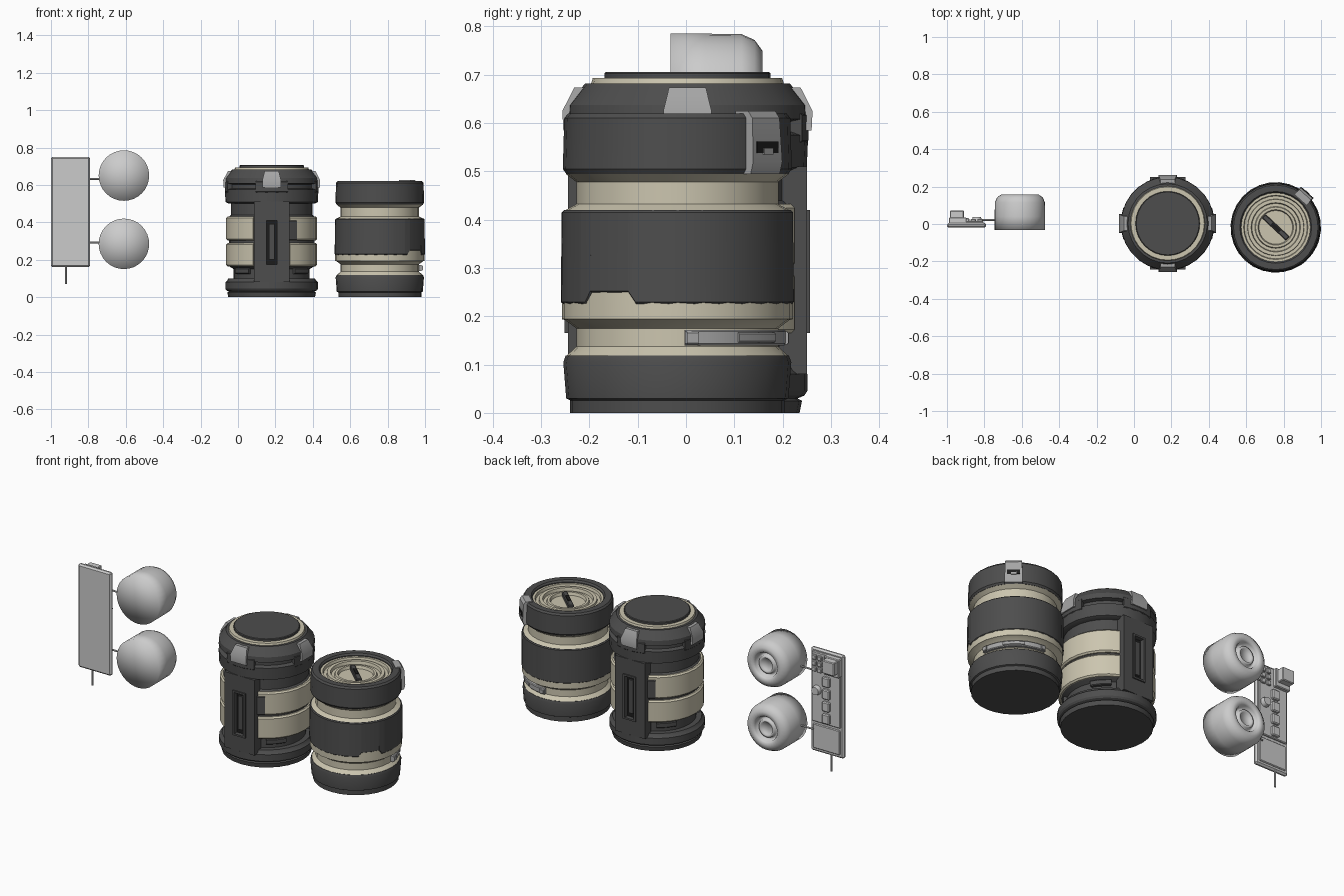
import bpy, bmesh, math
from mathutils import Matrix, Vector
T, R = Matrix.Translation, Matrix.Rotation
I = Matrix.Identity(4)


def mat(name, c):
    m = bpy.data.materials.new(name)
    m.diffuse_color = (*c, 1)
    return m


DARK = mat("dark_shell", (0.075, 0.075, 0.075))
BLACK = mat("black_recess", (0.012, 0.012, 0.012))
CREAM = mat("cream", (0.6, 0.56, 0.43))
GREY = mat("mid_grey", (0.38, 0.38, 0.38))


def finish(name, bm, m=None, M=I, angle=32):
    bmesh.ops.remove_doubles(bm, verts=bm.verts, dist=1e-5)
    bmesh.ops.recalc_face_normals(bm, faces=bm.faces)
    bm.transform(M)
    me = bpy.data.meshes.new(name)
    bm.to_mesh(me)
    bm.free()
    me.shade_smooth()
    me.set_sharp_from_angle(angle=math.radians(angle))
    if m:
        me.materials.append(m)
    ob = bpy.data.objects.new(name, me)
    bpy.context.collection.objects.link(ob)
    return ob


def lathe(name, prof, m=None, M=I, arc=None, n=28, angle=32):
    """Revolve a closed (r, z) profile about z, fully or over an arc in degrees."""
    bm = bmesh.new()
    a0, a1 = map(math.radians, arc or (0, 360))
    count = n if not arc else max(2, round(n * (a1 - a0) / math.tau))
    rings = []
    for i in range(count + (1 if arc else 0)):
        a = a0 + (a1 - a0) * i / count
        rings.append([bm.verts.new((r * math.cos(a), r * math.sin(a), z)) for r, z in prof])
    k = len(prof)
    for i in range(count):
        A, B = rings[i], rings[(i + 1) % len(rings)]
        for j in range(k):
            if prof[j][0] + prof[(j + 1) % k][0] > 0:
                bm.faces.new((A[j], B[j], B[(j + 1) % k], A[(j + 1) % k]))
    if arc:
        bm.faces.new(rings[0])
        bm.faces.new(rings[-1])
    return finish(name, bm, m, M, angle)


def box(name, lo, hi, m=None, M=I, bevel=0):
    bm = bmesh.new()
    lo, hi = Vector(lo), Vector(hi)
    bmesh.ops.create_cube(bm, size=1)
    bm.transform(T((lo + hi) / 2) @ Matrix.Diagonal((*(hi - lo), 1)))
    if bevel:
        bmesh.ops.bevel(bm, geom=bm.edges[:], offset=bevel, segments=1, affect='EDGES')
    return finish(name, bm, m, M)


def prism(name, pts, m, M):
    """Side profile of (x, z, half width) points, extruded symmetrically in y."""
    bm = bmesh.new()
    L = [bm.verts.new((x, -w, z)) for x, z, w in pts]
    Q = [bm.verts.new((x, w, z)) for x, z, w in pts]
    bm.faces.new(L)
    bm.faces.new(Q)
    for j in range(len(pts)):
        k = (j + 1) % len(pts)
        bm.faces.new((L[j], L[k], Q[k], Q[j]))
    return finish(name, bm, m, M)


def band(r0, r1, z0, z1, b=0.008):
    return [(r0, z0), (r1 - b, z0), (r1, z0 + b), (r1, z1 - b), (r1 - b, z1), (r0, z1)]


# ---- Capped canister (centre) ----
C = T((0.18, 0.003, 0))
lathe("capped_base", [(0, 0), (0.232, 0), (0.237, 0.025), (0.228, 0.03), (0.242, 0.036), (0.248, 0.045),
                      (0.248, 0.08), (0.238, 0.088), (0.232, 0.1), (0.2, 0.1), (0, 0.1)], DARK, C)
lathe("capped_core", [(0, 0.09), (0.203, 0.09), (0.203, 0.15), (0.228, 0.165), (0.228, 0.43), (0.218, 0.44),
                      (0.218, 0.51), (0, 0.51)], DARK, C)
lathe("cap", [(0, 0.5), (0.23, 0.5), (0.247, 0.508), (0.25, 0.575), (0.228, 0.582), (0.228, 0.603),
              (0.25, 0.608), (0.248, 0.637), (0.212, 0.682), (0, 0.685)], DARK, C)
lathe("cap_cream_ring", [(0, 0.68), (0.2, 0.68), (0.196, 0.693), (0, 0.693)], CREAM, C)
lathe("cap_lid", [(0, 0.69), (0.172, 0.69), (0.172, 0.703), (0.168, 0.706), (0, 0.706)], DARK, C, n=32)
for k in range(4):
    S = C @ R(k * math.pi / 2, 4, 'Z')
    prism("cap_clip", [(0.22, 0.585, 0.05), (0.257, 0.585, 0.05), (0.259, 0.625, 0.05),
                       (0.234, 0.674, 0.038), (0.2, 0.674, 0.038)], GREY, S)
    lathe("cap_bridge", band(0.22, 0.252, 0.56, 0.62, 0.004), DARK, S, (-20, 20))
for k in range(2):
    S = C @ R(k * math.pi, 4, 'Z')
    # curved cream side panels in two tiers, lower vents
    for z0, z1 in ((0.165, 0.29), (0.302, 0.432)):
        lathe("cream_side_panel", band(0.21, 0.243, z0, z1), CREAM, S, (-66, 66))
    lathe("side_panel_latch", band(0.22, 0.247, 0.305, 0.41, 0.004), DARK, S, (-67, -57))
    for s in (-1, 1):
        lathe("lower_vent", band(0.19, 0.222, 0.125, 0.155, 0.004), DARK, S, (s * 42 - 14, s * 42 + 14))
        box("pillar_stile", (s * 0.065 - 0.03, -0.247, 0.08), (s * 0.065 + 0.03, -0.19, 0.51), DARK, S)
        box("slot_frame_side", (s * 0.034 - 0.006, -0.254, 0.165), (s * 0.034 + 0.006, -0.21, 0.42), DARK, S)
    # front and back pillar with a recessed slot
    for z0, z1 in ((0.08, 0.175), (0.41, 0.51)):
        box("pillar_rail", (-0.036, -0.247, z0), (0.036, -0.19, z1), DARK, S)
    for z in (0.165, 0.41):
        box("slot_frame_end", (-0.04, -0.254, z), (0.04, -0.21, z + 0.01), DARK, S)
    box("slot_floor", (-0.035, -0.23, 0.17), (0.035, -0.2, 0.415), BLACK, S)
    box("slot_rib", (-0.014, -0.24, 0.2), (0.014, -0.21, 0.39), DARK, S)

# ---- Open-topped canister (right) ----
C = T((0.758, -0.018, 0))
lathe("open_base", [(0, 0), (0.222, 0), (0.222, 0.026), (0.23, 0.03), (0.236, 0.105), (0.231, 0.119),
                    (0, 0.119)], DARK, C)
lathe("cream_body", [(0, 0.1), (0.23, 0.118), (0.209, 0.137), (0.209, 0.175), (0.232, 0.192), (0.239, 0.194),
                     (0.239, 0.3), (0.235, 0.418), (0.209, 0.432), (0.209, 0.478), (0.23, 0.494),
                     (0.19, 0.5), (0, 0.5)], CREAM, C)
mid = [(0.22, 0.225), (0.237, 0.225), (0.242, 0.23), (0.24, 0.415), (0.235, 0.42), (0.22, 0.42)]
lathe("waist_sleeve", mid, DARK, C, (-17, 304))
lathe("waist_sleeve_notched", [(r, max(z, 0.252)) if z > 0.226 else (r, 0.248) for r, z in mid],
      DARK, C, (-48, -24))
# sloping ends of the sleeve notch
for a, s in ((-17, -1), (-56, 1)):
    ob = lathe("notch_slope", mid, DARK, C, (min(a, a + 8 * s), max(a, a + 8 * s)))
    ang = math.radians(a + 8 * s)
    tip = Vector((math.cos(ang), math.sin(ang)))
    for v in ob.data.vertices:
        d = Vector((v.co.x - 0.758, v.co.y + 0.018)).normalized()
        if v.co.z < 0.24 and d.dot(tip) > 0.9999:
            v.co.z += 0.023
lathe("top_collar", [(0.185, 0.495), (0.23, 0.495), (0.237, 0.505), (0.234, 0.61), (0.226, 0.62),
                     (0.192, 0.62), (0.185, 0.61)], DARK, C)
lathe("stepped_lid", [(0, 0.49), (0.19, 0.49), (0.19, 0.605), (0.172, 0.605), (0.168, 0.59), (0.152, 0.59),
                      (0.15, 0.602), (0.132, 0.602), (0.128, 0.585), (0.112, 0.585), (0.108, 0.594),
                      (0.095, 0.594), (0.09, 0.578), (0, 0.578)], CREAM, C)
H = C @ R(math.radians(-43), 4, 'Z')
box("lid_handle", (-0.088, -0.014, 0.57), (0.088, 0.014, 0.602), DARK, H, 0.004)
box("lid_handle_grip", (-0.03, -0.008, 0.59), (0.03, 0.008, 0.607), BLACK, H)
# tilted latch on the collar
S = C @ R(math.radians(48), 4, 'Z')
prism("collar_latch", [(0.2, 0.493, 0.045), (0.245, 0.495, 0.045), (0.252, 0.52, 0.045), (0.247, 0.61, 0.042),
                       (0.235, 0.625, 0.042), (0.2, 0.625, 0.042)], GREY, S)
box("latch_slot", (0.22, -0.033, 0.538), (0.2525, 0.033, 0.562), BLACK, S)
box("latch_tab", (0.22, -0.014, 0.535), (0.255, 0.014, 0.548), GREY, S)
# curved carry handle in the lower waist
lathe("waist_handle", band(0.2, 0.226, 0.14, 0.172, 0.004), GREY, S, (-44, 44))
lathe("handle_inset", band(0.2, 0.231, 0.146, 0.166, 0.003), GREY, S, (-14, 14))
for s in (-1, 1):
    lathe("handle_end", band(0.2, 0.231, 0.142, 0.168, 0.003), GREY, S, (s * 40 - 3, s * 40 + 3))

# ---- Control panel (left) ----
box("panel_plate", (-1, -0.02, 0.16), (-0.79, 0.006, 0.75), None, I, 0.009)
box("panel_back", (-0.985, 0, 0.335), (-0.805, 0.016, 0.735), None, I, 0.004)
box("panel_lower_cover", (-0.98, 0, 0.18), (-0.81, 0.012, 0.32), None, I, 0.004)
box("terminal_block", (-0.985, 0, 0.655), (-0.91, 0.072, 0.73), None, I, 0.004)
box("terminal_block_foot", (-0.99, 0, 0.63), (-0.895, 0.035, 0.735), None, I, 0.004)
for k in range(4):
    z = 0.345 + k * 0.07
    box("switch", (-0.925, 0, z), (-0.88, 0.032, z + 0.055), None, I, 0.005)
for i in range(2):
    for j in range(3):
        x, z = -0.873 + i * 0.035, 0.625 + j * 0.034
        box("key", (x, 0, z), (x + 0.027, 0.027, z + 0.026), None, I, 0.003)
AX = R(-math.pi / 2, 4, 'X')
lathe("knob", [(0, 0), (0.027, 0), (0.027, 0.018), (0.022, 0.038), (0, 0.038)], None,
      T((-0.84, 0, 0.52)) @ AX, n=16)
lathe("antenna", [(0, 0.07), (0.005, 0.07), (0.005, 0.17), (0, 0.17)], None, T((-0.92, 0, 0)), n=8)

# ---- Round lamps on thin arms ----
for z, za in ((0.65, 0.632), (0.285, 0.293)):
    lathe("lamp", [(0, -0.032), (0.135, -0.032), (0.135, 0.04), (0.134, 0.115), (0.122, 0.142), (0.1, 0.158),
                   (0.078, 0.158), (0.07, 0.148), (0.066, 0.125), (0.052, 0.125), (0.05, 0.142),
                   (0.038, 0.146), (0.034, 0.136), (0, 0.136)], None, T((-0.61, 0, z)) @ AX, n=32, angle=100)
    lathe("lamp_arm", [(0, 0), (0.005, 0), (0.005, 0.1), (0, 0.1)], None,
          T((-0.82, 0.022, za)) @ R(math.pi / 2, 4, 'Y'), n=8)
